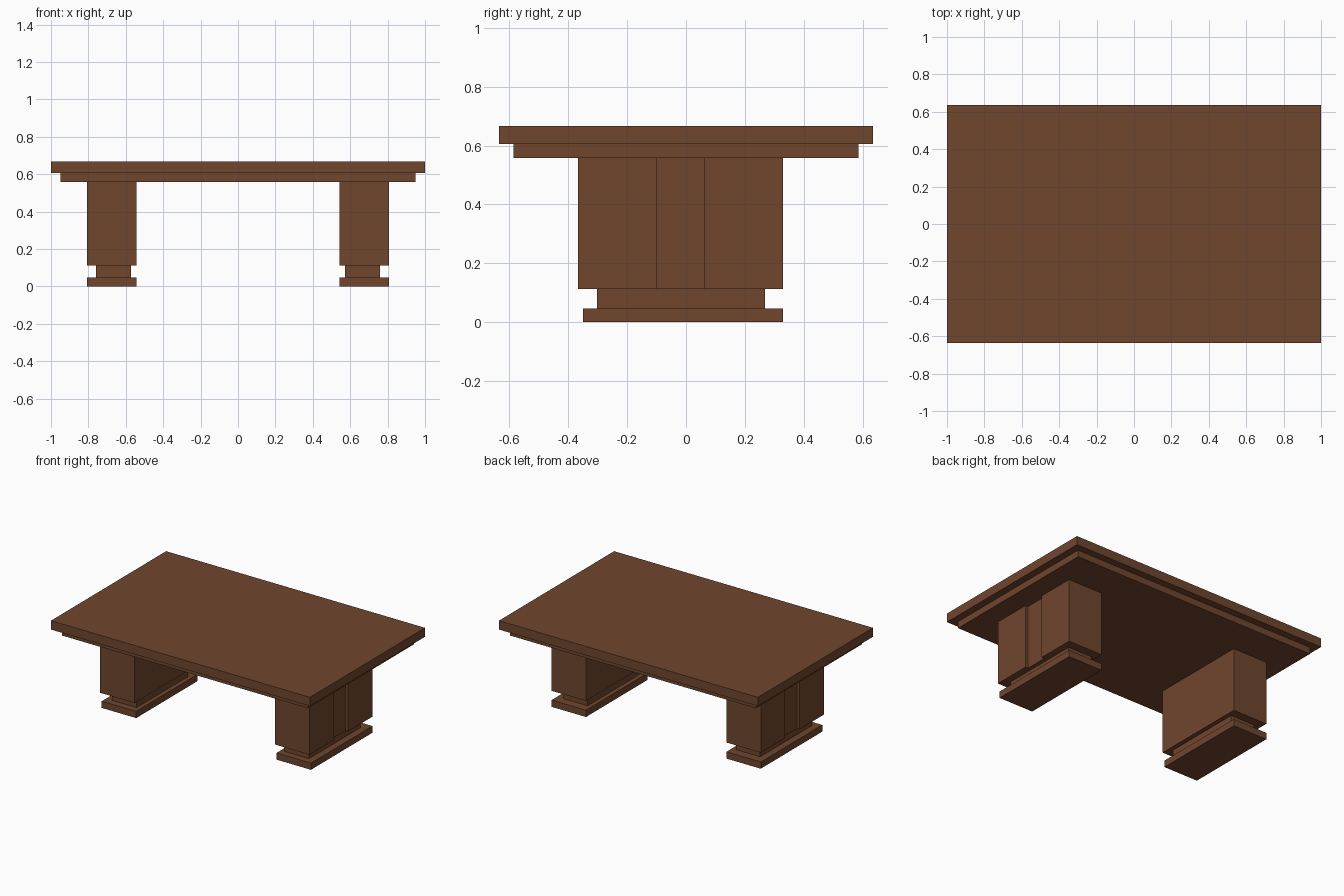
import bpy
import bmesh

if "Cube" in bpy.data.objects:
    bpy.data.objects.remove(bpy.data.objects["Cube"], do_unlink=True)

# One brown wood for the whole table
WOOD = (0.162, 0.061, 0.027, 1.0)
wood = bpy.data.materials.new("brown wood")
wood.use_nodes = True
wood.diffuse_color = WOOD
wood.node_tree.nodes["Principled BSDF"].inputs["Base Color"].default_value = WOOD


def prism(name, outline, z0, z1, mirrored=False):
    """Extrude an outline in plan from z0 to z1, optionally mirrored across x."""
    bm = bmesh.new()
    base = bm.faces.new([bm.verts.new((x, y, z0)) for x, y in outline])
    top = bmesh.ops.extrude_face_region(bm, geom=[base])["geom"]
    bmesh.ops.translate(bm, vec=(0, 0, z1 - z0),
                        verts=[v for v in top if isinstance(v, bmesh.types.BMVert)])
    bmesh.ops.recalc_face_normals(bm, faces=bm.faces)
    mesh = bpy.data.meshes.new(name)
    bm.to_mesh(mesh)
    bm.free()
    mesh.materials.append(wood)
    obj = bpy.data.objects.new(name, mesh)
    bpy.context.collection.objects.link(obj)
    if mirrored:
        obj.modifiers.new("both ends", "MIRROR").use_mirror_merge = False
    return obj


def rect(x0, x1, y0, y1):
    return [(x0, y0), (x1, y0), (x1, y1), (x0, y1)]


# Heights of the stacked layers
FOOT, NECK, LEG, APRON, TOP = 0.047, 0.112, 0.558, 0.605, 0.667

# Slab and the stepped apron under it
prism("table_top", rect(-1, 1, -0.635, 0.635), APRON, TOP)
prism("apron", rect(-0.95, 0.95, -0.586, 0.586), LEG, APRON)

# Pedestals: a foot, a narrow neck, and a block with a recessed outer panel
inner, outer, recess = 0.542, 0.808, 0.02
prism("pedestal_feet", rect(inner, outer, -0.349, 0.329), 0, FOOT, True)
prism("pedestal_necks", rect(0.572, 0.76, -0.302, 0.268), FOOT, NECK, True)
block = [(inner, -0.366), (outer, -0.366),
         (outer, -0.098), (outer - recess, -0.098),
         (outer - recess, 0.061), (outer, 0.061),
         (outer, 0.329), (inner, 0.329)]
prism("pedestal_blocks", block, NECK, LEG, True)
